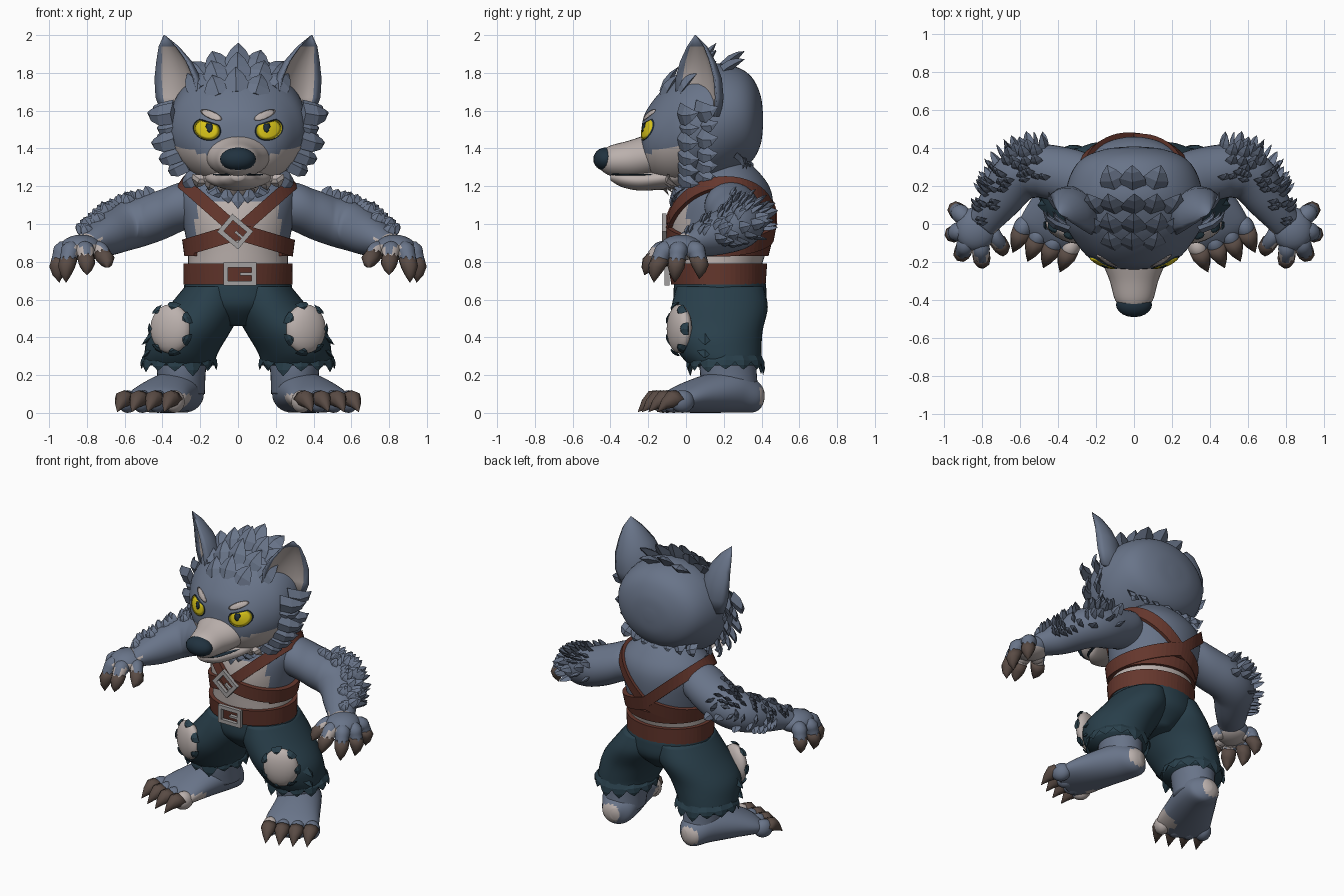
import bpy, bmesh, random
from math import sin, cos, pi, radians
from mathutils import Vector, Matrix
from mathutils.bvhtree import BVHTree

random.seed(4)
if "Cube" in bpy.data.objects:
    bpy.data.objects.remove(bpy.data.objects["Cube"])
X, Y, Z = Vector((1, 0, 0)), Vector((0, 1, 0)), Vector((0, 0, 1))


def material(name, *rgb):
    m = bpy.data.materials.new(name)
    m.use_nodes = True
    m.diffuse_color = (*rgb, 1)
    m.node_tree.nodes["Principled BSDF"].inputs["Base Color"].default_value = (*rgb, 1)
    return m


FUR = material("blue grey fur", .14, .175, .25)
PALE = material("pale fur", .5, .44, .42)
CLOTH = material("dark teal cloth", .022, .05, .07)
LEATHER = material("brown leather", .13, .038, .026)
CLAW = material("claw brown", .1, .07, .058)
NOSE = material("dark nose", .015, .032, .05)
YELLOW = material("yellow eye", .7, .56, .01)
METAL = material("buckle grey", .36, .35, .35)


def finish(bm, name, mats, mirror=False, rule=None, smooth=True):
    bmesh.ops.recalc_face_normals(bm, faces=bm.faces)
    for f in bm.faces:
        f.smooth = smooth
        if rule:
            f.material_index = int(rule(f.calc_center_median(), f.normal))
    me = bpy.data.meshes.new(name)
    bm.to_mesh(me)
    for m in mats:
        me.materials.append(m)
    ob = bpy.data.objects.new(name, me)
    bpy.context.collection.objects.link(ob)
    if mirror:
        ob.modifiers.new("Mirror", "MIRROR").use_mirror_merge = False


def skin(bm, rows):
    """Bridge closed rows of points and cap the ends."""
    vs = [[bm.verts.new(p) for p in r] for r in rows]
    n = len(vs[0])
    grid = [[bm.faces.new((a[j], a[(j + 1) % n], b[(j + 1) % n], b[j])) for j in range(n)]
            for a, b in zip(vs, vs[1:])]
    bm.faces.new(vs[0])
    bm.faces.new(vs[-1])
    return grid


def loft(bm, rings, v=Y, u=X, sides=32, steps=5):
    """Smooth tube through elliptical rings (x, y, z, a, b); u=None follows the path."""
    pts, dense = [rings[0], *rings, rings[-1]], []
    for i in range(len(rings) - 1):
        for s in range(steps):
            t = s / steps
            dense.append([.5 * (2 * b + (c - a) * t + (2 * a - 5 * b + 4 * c - d) * t * t
                                + (3 * b - a - 3 * c + d) * t ** 3) for a, b, c, d in zip(*pts[i:i + 4])])
    dense.append(rings[-1])
    cs = [Vector(r[:3]) for r in dense]
    rows = []
    for i, r in enumerate(dense):
        tan = cs[min(i + 1, len(cs) - 1)] - cs[max(i - 1, 0)]
        side = u or tan.cross(v).normalized()
        rows.append([cs[i] + side * r[3] * cos(2 * pi * k / sides) + v * r[4] * sin(2 * pi * k / sides)
                     for k in range(sides)])
    skin(bm, rows)


def spike(bm, base, tip, r, bend=(0, 0, 0), thin=Z, flat=.4, sides=4):
    """Curved tapering blade or claw, flattened along the thin direction."""
    base, tip, bend, thin = Vector(base), Vector(tip), Vector(bend), Vector(thin)
    d = (tip - base).normalized()
    u = (thin - d * thin.dot(d)).normalized()
    w = d.cross(u)
    rows = []
    for t, k in ((0, .95), (.35, .9), (.7, .52), (1, .02)):
        c = base.lerp(tip, t) + bend * 4 * t * (1 - t)
        rows.append([c + r * k * (u * cos(2 * pi * j / sides) * flat + w * sin(2 * pi * j / sides))
                     for j in range(sides)])
    skin(bm, rows)


def ball(bm, loc, size, turn=0):
    m = Matrix.Translation(loc) @ Matrix.Rotation(turn, 4, "Z") @ Matrix.Diagonal((*size, 1))
    bmesh.ops.create_uvsphere(bm, u_segments=20, v_segments=12, radius=1, matrix=m)


def shape(name, mats, rings, mirror=False, rule=None, **kw):
    bm = bmesh.new()
    loft(bm, rings, **kw)
    finish(bm, name, mats, mirror, rule)
    return bm


# Head and muzzle, pale on the lower cheeks
head = shape("head", [FUR, PALE],
             [(0, y, z, a, b) for y, z, a, b in (
                 (.408, 1.55, .03, .03), (.395, 1.55, .15, .13), (.35, 1.555, .265, .22), (.27, 1.555, .33, .275),
                 (.14, 1.53, .365, .32), (0, 1.5, .36, .305), (-.1, 1.47, .305, .265), (-.18, 1.445, .235, .2),
                 (-.225, 1.435, .15, .13), (-.24, 1.44, .02, .02))],
             v=Z, sides=48, rule=lambda c, n: c.z < 1.32 + .28 * abs(c.x) and c.y < -.01)
face_tree = BVHTree.FromBMesh(head)
shape("muzzle", [PALE], [(0, y, z, a, b) for y, z, a, b in (
    (-.1, 1.38, .2, .12), (-.2, 1.36, .168, .115), (-.3, 1.342, .128, .1),
    (-.4, 1.335, .1, .08), (-.45, 1.335, .06, .05))], v=Z)
shape("mouth_line", [NOSE], [(0, y, z, a, .007) for y, z, a in (
    (-.1, 1.265, .145), (-.25, 1.26, .122), (-.36, 1.262, .085), (-.41, 1.268, .03))], v=Z)
shape("lower_jaw", [PALE], [(0, y, z, a, b) for y, z, a, b in (
    (-.02, 1.265, .2, .08), (-.15, 1.24, .16, .06), (-.25, 1.232, .118, .055), (-.34, 1.238, .085, .042),
    (-.4, 1.25, .03, .02))], v=Z)
bm = bmesh.new()
ball(bm, (0, -.425, 1.343), (.095, .066, .062))
finish(bm, "nose", [NOSE])


# Eyes and brows as thin plates hugging the face
def plate(name, mat, cx, cz, rx, rz, tilt, lift, lid=9):
    bm = bmesh.new()
    rows = []
    for k in (.02, .4, .7, 1):
        row = []
        for j in range(24):
            a = 2 * pi * j / 24
            px, pz = k * rx * cos(a), k * min(rz * sin(a), lid)
            x, z = cx + px * cos(tilt) - pz * sin(tilt), cz + px * sin(tilt) + pz * cos(tilt)
            p, n, _, _ = face_tree.ray_cast(Vector((x, -1, z)), Y)
            row.append(p + n * lift * (1.2 - k * .5))
        rows.append(row)
    skin(bm, rows)
    finish(bm, name, [mat], True)


plate("eye_rim", NOSE, .163, 1.5, .075, .057, .3, .005, .042)
plate("eye", YELLOW, .163, 1.5, .068, .053, .3, .009, .036)
plate("pupil", NOSE, .15, 1.51, .018, .026, 0, .013, .02)
plate("brow_spot", PALE, .14, 1.575, .06, .02, .4, .008)

# Cupped ears
bm = bmesh.new()
out, wide, m = Vector((.7, -.71, 0)), Vector((.71, .7, 0)), 10
rows = []
for x, y, z, h in ((.29, .08, 1.57, .13), (.305, .075, 1.67, .155), (.315, .07, 1.77, .15), (.335, .065, 1.86, .115),
                   (.365, .06, 1.94, .065), (.39, .05, 2, .004)):
    arc = [(cos(pi * j / m), .9 * sin(pi * j / m)) for j in range(m + 1)]
    arc += [(.82 * a, .5 * b) for a, b in arc[-2:0:-1]]
    rows.append([Vector((x, y, z)) + wide * h * a - out * h * (b - .2) for a, b in arc])
grid = skin(bm, rows)
for row in grid[:-1]:
    for f in row[m + 1:-1]:
        f.material_index = 1
finish(bm, "ears", [FUR, PALE], True)

# Cheek ruff, nape, crown hair and throat tufts
bm = bmesh.new()
for x, z, r in ((.48, 1.59, .06), (.43, 1.51, .05), (.46, 1.43, .055), (.42, 1.345, .05), (.37, 1.28, .05),
                (.29, 1.21, .05)):
    spike(bm, (x * .72, -.03, z * .85 + .235), (x, .07, z), r, (.025, -.01, -.015), (.7, -.7, 0))
    spike(bm, (x * .72, .06, z * .85 + .25), (x - .03, .17, z + .03), r, (.03, 0, -.02), (.9, -.4, 0))
for i in range(4):
    spike(bm, (.08 * i, .27, 1.36), (.09 * i, .36 - .02 * i, 1.29), .05, (0, .02, 0), Y)
finish(bm, "cheek_ruff", [FUR], True, smooth=False)
bm = bmesh.new()
for y, span, rise, lean in ((-.13, 1, .13, .09), (-.04, 2, .13, .1), (.07, 2, .125, .09), (.2, 1, .07, .11)):
    for i in range(-span, span + 1):
        x = i * .095 + random.uniform(-.012, .012)
        p, n, _, _ = face_tree.ray_cast(Vector((x, y, 3)), -Z)
        top = Vector((x * .35, lean, rise - abs(x) * .3))
        spike(bm, p - n * .02, p + top, .075, n * .012, n)
finish(bm, "crown_hair", [FUR], smooth=False)
bm = bmesh.new()
for i in range(4):
    spike(bm, (.02 + .06 * i, -.1, 1.25), (.025 + .065 * i, -.09 + .02 * i, 1.15 + .014 * i), .045, (0, -.02, 0), Y)
finish(bm, "throat_tufts", [PALE], True, smooth=False)
bm = bmesh.new()
for i in range(3):
    spike(bm, (.06 * i, -.02, 1.2), (.05 * i, -.08 + .01 * i, 1.08 + .03 * i), .055, (0, -.02, 0), Y)
finish(bm, "chest_tufts", [FUR], True, smooth=False)

# Torso with a pale belly
torso = shape("torso", [FUR, PALE], [(0, y, z, a, b) for z, y, a, b in (
    (.62, .18, .26, .22), (.75, .165, .265, .23), (.86, .175, .265, .25), (1, .185, .29, .268),
    (1.12, .2, .31, .26), (1.2, .21, .295, .23), (1.27, .21, .23, .18), (1.34, .2, .13, .12))],
    sides=48, rule=lambda c, n: c.z < 1.12 and c.y < .1 and abs(c.x) < .22 or c.z < .86)
body_tree = BVHTree.FromBMesh(torso)


# Leather straps and belt cast onto the torso
def strap(name, z, half, up=0, down=0, flip=1, thick=.02, start=0, stop=2 * pi):
    bm = bmesh.new()
    rows = []
    for j in range(65):
        a = start + (stop - start) * j / 64
        k = up if cos(a) > 0 else down
        d = Vector((flip * cos(a), sin(a), k * cos(a))).normalized()
        lo, hi = [body_tree.ray_cast(Vector((0, .18, z + s)) + d * 2, -d)[0] for s in (-half, half)]
        rows.append([lo - d * .02, lo + d * thick, hi + d * thick, hi - d * .02])
    skin(bm, rows)
    finish(bm, name, [LEATHER], smooth=False)


strap("belt", .735, .055, thick=.026)
strap("rib_strap", .865, .035, start=-.6, stop=pi + .6)
strap("left_cross_strap", .96, .046, .88, .3, 1, .022)
strap("right_cross_strap", .96, .046, .88, .3, -1, .028)


def buckle(name, loc, w, h, turn):
    bm = bmesh.new()
    place = Matrix.Translation(loc) @ Matrix.Rotation(turn, 4, "Y")
    for x, z, a, b in ((w, 0, .025, 2 * h), (-w, 0, .025, 2 * h), (0, h, 2 * w + .025, .025),
                       (0, -h, 2 * w + .025, .025), (w / 2, 0, w, .014)):
        bmesh.ops.create_cube(bm, size=1, matrix=place @ Matrix.Translation((x, 0, z)) @ Matrix.Diagonal((a, .025, b, 1)))
    finish(bm, name, [METAL], smooth=False)


buckle("belt_buckle", (.01, -.1, .735), .075, .048, 0)
buckle("chest_buckle", (-.015, -.115, .96), .06, .05, radians(40))

# Torn trousers
shape("trouser_seat", [CLOTH], [(0, .18, z, a, b) for z, a, b in (
    (.46, .08, .14), (.56, .26, .235), (.66, .285, .245), (.71, .275, .235))])
shape("trouser_legs", [CLOTH], [(.13, .18, .67, .15, .23), (.17, .178, .56, .2, .255), (.255, .16, .43, .215, .245),
                                (.3, .18, .32, .195, .22), (.31, .21, .25, .185, .19)], mirror=True)
bm = bmesh.new()
for j in range(13):
    c, s = cos(j * 2 * pi / 13), sin(j * 2 * pi / 13)
    spike(bm, (.31 + .172 * c, .21 + .177 * s, .3), (.31 + .2 * c, .21 + .2 * s, random.uniform(.19, .24)), .06,
          (.01 * c, .01 * s, 0), (c, s, 0), .25)
for z in (.29, .36):
    spike(bm, (.43, .1, z + .07), (.51, .1, z), .05, thin=X)
finish(bm, "ragged_hem", [CLOTH], True, smooth=False)

# Bare knees framed by torn cloth
bm, torn = bmesh.new(), bmesh.new()
knee, slant, facing = Vector((.357, -.035, .445)), Vector((.92, .39, 0)), Vector((.39, -.92, 0))
ball(bm, knee, (.115, .055, .13), .4)
finish(bm, "bare_knees", [PALE], True)
for j in range(7):
    ring = slant * .11 * cos(j * 2 * pi / 7) + Z * .125 * sin(j * 2 * pi / 7)
    spike(torn, knee + ring * 1.12, knee + ring * .85 + facing * .035, .035, facing * .012, facing, .25)
finish(torn, "torn_knee_edges", [CLOTH], True, smooth=False)

# Lower legs and feet, turned outward
shape("ankles", [FUR], [(.3, .22, .32, .14, .15), (.3, .225, .2, .128, .15), (.3, .24, .1, .125, .145)], mirror=True)
ahead, across = Vector((.38, -.92, 0)), Vector((.92, .38, 0))
shape("feet", [FUR, PALE], [(.265, .405, .09, .03, .04), (.28, .365, .09, .095, .085), (.31, .26, .115, .13, .113),
                            (.38, .1, .1, .155, .1), (.44, -.04, .072, .172, .07), (.465, -.1, .05, .13, .045)],
      mirror=True, v=Z, u=None, rule=lambda c, n: c.y > .395 or c.y < .02 and c.x < .36 and c.z < .1)
toes, claws = bmesh.new(), bmesh.new()
for i in range(4):
    o = -.135 + .09 * i
    p = Vector((.46, -.07, .06)) + across * o + ahead * (.02 - abs(o) * .15)
    ball(toes, p, (.052, .065, .06), .4)
    spike(claws, p + ahead * .015 + Z * .015, p + ahead * .145 - Z * .055, .054, (0, 0, .024), flat=1, sides=8)
finish(toes, "toes", [FUR, PALE], True, lambda c, n: c.x < .37)

# Arms, with tufts over the rear of the forearm
arm = shape("arms", [FUR, PALE], [(.2, .22, 1.1, .12, .11), (.3, .24, 1.09, .145, .13), (.4, .265, 1.05, .145, .135),
                                  (.52, .28, 1.01, .14, .135), (.62, .24, .98, .135, .13), (.7, .13, .94, .11, .11),
                                  (.77, .04, .91, .09, .08), (.81, -.01, .89, .08, .06)],
            mirror=True, v=Z, u=None, rule=lambda c, n: c.x > .72 and n.y < -.35 and n.z < .4)
bm = bmesh.new()
spots = [f for f in arm.faces if .46 < f.calc_center_median().x < .82
         and f.normal.y * .6 + f.normal.x * .4 + f.normal.z * .5 > .25]
for f in random.sample(spots, 60):
    c, n = f.calc_center_median(), f.normal
    spike(bm, c - n * .015, c + n * .035 + Vector((.012, .04, .01)), .034, n * .008, n)
finish(bm, "arm_tufts", [FUR], True, smooth=False)

# Hands with curled fingers and heavy claws
bm = bmesh.new()
palm = Vector((.83, -.025, .875))
ball(bm, palm, (.11, .12, .068), .5)
finish(bm, "palms", [FUR, PALE], True, lambda c, n: c.x < .85 and n.y < -.2 and n.z < .5 or n.z < -.7)
bm = bmesh.new()
for kx, ky, kz, tx, ty, tz in ((.91, .05, .86, .935, .07, .71), (.925, -.04, .86, .945, -.06, .69),
                               (.885, -.11, .86, .91, -.17, .69), (.81, -.125, .86, .8, -.22, .73),
                               (.74, -.06, .86, .69, -.17, .77)):
    k, t = Vector((kx, ky, kz)), Vector((tx, ty, tz))
    j = k.lerp(t, .4) + (k - palm) * .17
    loft(bm, [(*p, r, r) for p, r in ((palm.lerp(k, .4), .04), (k, .05), (k.lerp(j, .5) + Z * .01, .045),
                                      (j, .04), (j.lerp(t, .25), .026))],
         v=(k - palm).cross(Z).normalized(), u=None, sides=14, steps=3)
    spike(claws, k.lerp(j, .6), t, .05, (k - palm) * .15, k - palm, 1, 8)
finish(bm, "fingers", [FUR, PALE], True, lambda c, n: n.z < -.5 or c.x < .86 and n.z < .5 and n.y < -.1)
finish(claws, "claws", [CLAW], True)
